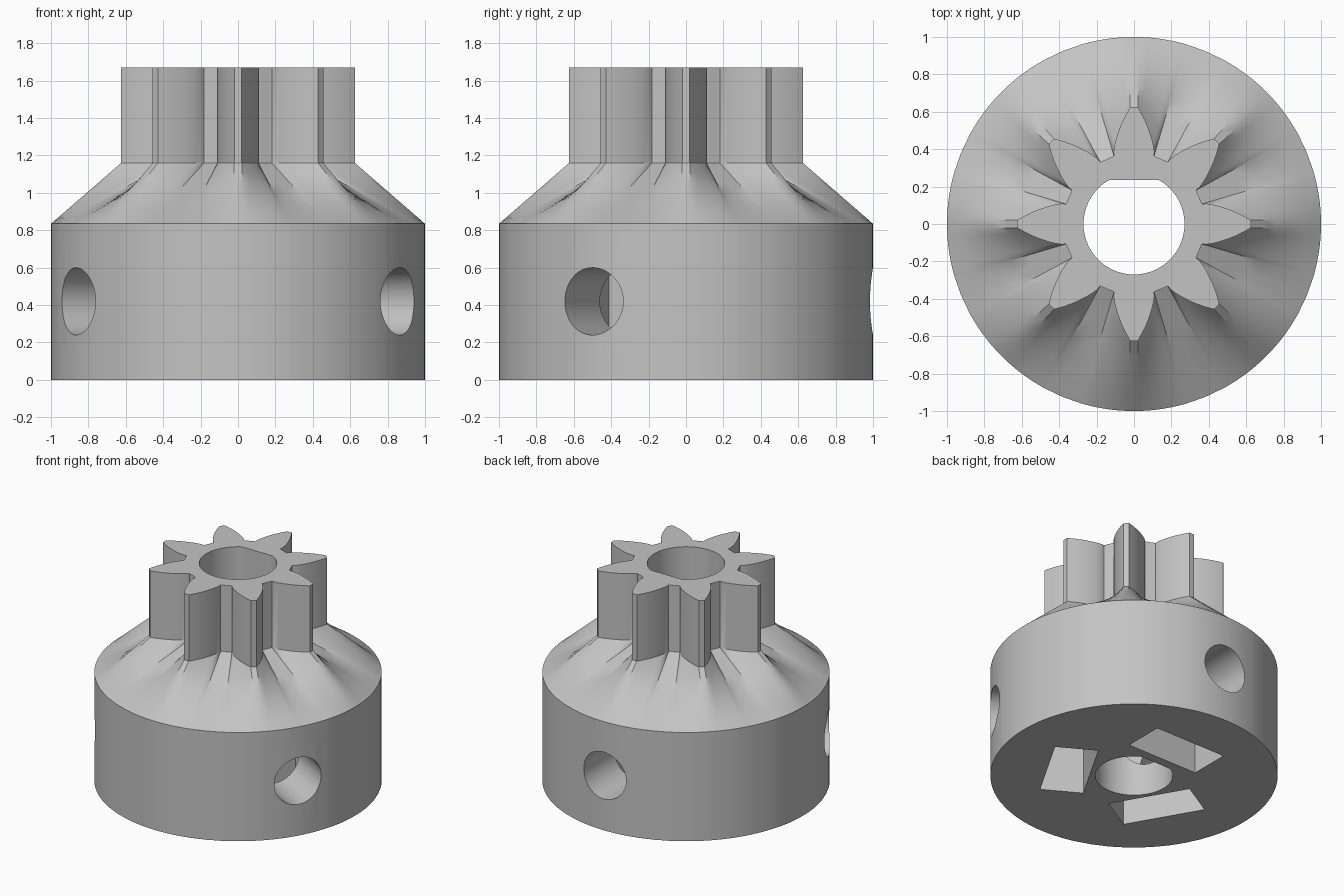
import bpy
import bmesh
import math
from mathutils import Matrix

cube = bpy.data.objects.get("Cube")
if cube:
    bpy.data.objects.remove(cube, do_unlink=True)

TEETH = 8
SHOULDER_Z, GEAR_Z, TOP_Z = 0.835, 1.16, 1.67
SLOPE_STEPS = 6

grey = bpy.data.materials.new("plain grey")
grey.use_nodes = True
grey.diffuse_color = (0.55, 0.55, 0.55, 1)
grey.node_tree.nodes["Principled BSDF"].inputs["Base Color"].default_value = grey.diffuse_color


def make_object(name, bm):
    bmesh.ops.recalc_face_normals(bm, faces=bm.faces)
    mesh = bpy.data.meshes.new(name)
    bm.to_mesh(mesh)
    bm.free()
    mesh.materials.append(grey)
    obj = bpy.data.objects.new(name, mesh)
    bpy.context.collection.objects.link(obj)
    return obj


def loft(name, rings):
    """Skin a stack of equal-length rings and cap both ends."""
    bm = bmesh.new()
    rows = [[bm.verts.new(p) for p in ring] for ring in rings]
    for low, high in zip(rows, rows[1:]):
        for i in range(len(low)):
            j = (i + 1) % len(low)
            bm.faces.new((low[i], low[j], high[j], high[i]))
    bm.faces.new(rows[0])
    bm.faces.new(rows[-1])
    return make_object(name, bm)


# Half of one tooth: distance from the axis and half width, root to tip
flank = [(0.363, 0.107), (0.385, 0.109), (0.42, 0.104), (0.46, 0.094), (0.50, 0.081),
         (0.54, 0.065), (0.58, 0.046), (0.625, 0.02)]
tooth = [(r, -w) for r, w in flank] + [(r, w) for r, w in reversed(flank)]
gear = []
for n in range(TEETH):
    a = 2 * math.pi * n / TEETH
    gear += [(math.hypot(r, w), a + math.atan2(w, r)) for r, w in tooth]
    gear.append((0.376, a + math.pi / TEETH))


def ring(z, blend):
    """Blend from the gear outline (0) to the round hub outline (1)."""
    return [((r + (1 - r) * blend) * math.cos(a), (r + (1 - r) * blend) * math.sin(a), z)
            for r, a in gear]


# Round hub, sloping shoulder and toothed pinion in one skin
rings = [ring(0, 1)]
for s in range(SLOPE_STEPS + 1):
    t = s / SLOPE_STEPS
    rings.append(ring(SHOULDER_Z + (GEAR_Z - SHOULDER_Z) * t, 1 - t))
rings.append(ring(TOP_Z, 0))
pinion = loft("pinion_gear", rings)

cutters = []

# Shaft bore with one flat side
outline = []
for n in range(72):
    a = 2 * math.pi * n / 72
    outline.append((0.27 * math.cos(a), min(0.27 * math.sin(a), 0.235)))
cutters.append(loft("shaft_bore", [[(x, y, z) for x, y in outline] for z in (-0.2, 1.9)]))

# Three radial screw holes, each crossing a nut pocket open at the bottom
for angle in (-30, 90, 210):
    turn = Matrix.Rotation(math.radians(angle), 4, "Z")
    bm = bmesh.new()
    bmesh.ops.create_cube(bm, size=1, matrix=turn @ Matrix.Translation((0.458, 0, 0.26))
                          @ Matrix.Diagonal((0.305, 0.6, 0.92, 1)))
    cutters.append(make_object("nut_pocket", bm))
    bm = bmesh.new()
    bmesh.ops.create_cone(bm, cap_ends=True, segments=48, radius1=0.18, radius2=0.18, depth=1.1,
                          matrix=turn @ Matrix.Translation((0.65, 0, 0.42))
                          @ Matrix.Rotation(math.pi / 2, 4, "Y"))
    cutters.append(make_object("screw_hole", bm))

bpy.ops.object.select_all(action="DESELECT")
bpy.context.view_layer.objects.active = pinion
pinion.select_set(True)
for cutter in cutters:
    cut = pinion.modifiers.new("cut", "BOOLEAN")
    cut.operation = "DIFFERENCE"
    cut.solver = "EXACT"
    cut.object = cutter
    bpy.ops.object.modifier_apply(modifier=cut.name)
    bpy.data.objects.remove(cutter, do_unlink=True)

bpy.ops.object.shade_smooth_by_angle(angle=math.radians(30))
